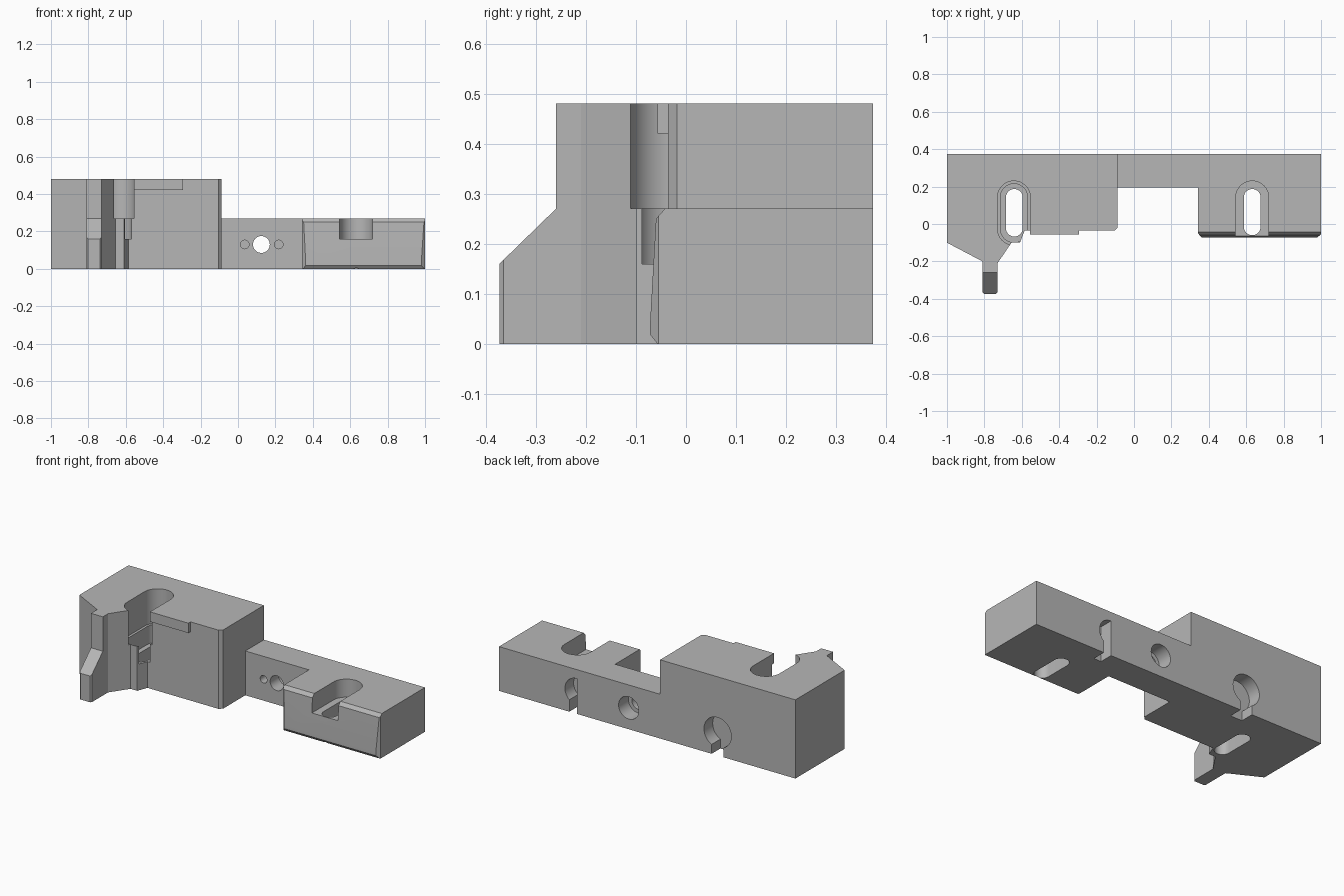
import bpy, bmesh, math

old = bpy.data.objects.get("Cube")
if old:
    bpy.data.objects.remove(old, do_unlink=True)

grey = bpy.data.materials.new("machined grey")
grey.use_nodes = True
COLOUR = (0.47, 0.47, 0.47, 1)
grey.diffuse_color = COLOUR
grey.node_tree.nodes["Principled BSDF"].inputs["Base Color"].default_value = COLOUR


def prism(name, points, axis, lo, hi):
    """Extrude a flat outline along one axis."""
    place = {"x": lambda a, b, h: (h, a, b),
             "y": lambda a, b, h: (a, h, b),
             "z": lambda a, b, h: (a, b, h)}[axis]
    bm = bmesh.new()
    rings = [[bm.verts.new(place(a, b, h)) for a, b in points] for h in (lo, hi)]
    bm.faces.new(rings[0])
    bm.faces.new(rings[1])
    n = len(points)
    for i in range(n):
        j = (i + 1) % n
        bm.faces.new((rings[0][i], rings[0][j], rings[1][j], rings[1][i]))
    bmesh.ops.recalc_face_normals(bm, faces=bm.faces)
    mesh = bpy.data.meshes.new(name)
    bm.to_mesh(mesh)
    bm.free()
    mesh.materials.append(grey)
    obj = bpy.data.objects.new(name, mesh)
    bpy.context.collection.objects.link(obj)
    return obj


def rect(a0, a1, b0, b1):
    return [(a0, b0), (a1, b0), (a1, b1), (a0, b1)]


def arc(cx, cy, r, start, end, n=24):
    angles = [math.radians(start + (end - start) * i / n) for i in range(n + 1)]
    return [(cx + r * math.cos(t), cy + r * math.sin(t)) for t in angles]


def circle(cx, cy, r):
    return arc(cx, cy, r, 0, 360, 40)[:-1]


def slot(cx, y0, y1, r):
    return arc(cx, y1, r, 0, 180) + arc(cx, y0, r, 180, 360)


def cut(points, axis, lo, hi):
    tool = prism("cutter", points, axis, lo, hi)
    tool.hide_render = True
    mod = body.modifiers.new("cut", "BOOLEAN")
    mod.operation, mod.solver, mod.object = "DIFFERENCE", "EXACT", tool
    bpy.ops.object.modifier_apply(modifier=mod.name)
    bpy.data.objects.remove(tool, do_unlink=True)


# Plan outline of the whole bracket
BACK = 0.374
outline = [(-1, BACK), (-1, -0.1), (-0.81, -0.2),
           (-0.81, -0.365), (-0.803, -0.373), (-0.737, -0.373), (-0.73, -0.365),
           (-0.73, -0.21), (-0.655, -0.1), (-0.61, -0.1), (-0.585, -0.036),
           (-0.555, -0.036), (-0.555, -0.057), (-0.295, -0.057), (-0.295, -0.036),
           (-0.105, -0.036), (-0.087, -0.018), (-0.087, 0.195),
           (0.342, 0.195), (0.342, -0.05), (0.362, -0.072),
           (0.98, -0.072), (1, -0.055), (1, BACK)]
body = prism("bracket_body", outline, "z", 0, 0.48)
bpy.context.view_layer.objects.active = body
body.select_set(True)

# Lower the arm, then shape the nose and the lip
cut(rect(-0.087, 1.1, -0.5, 0.5), "z", 0.27, 0.6)
cut([(-0.26, 0.6), (-0.26, 0.27), (-0.373, 0.16), (-0.5, 0.16), (-0.5, 0.6)],
    "x", -0.9, -0.7)
cut(rect(-0.57, -0.2, -0.1, -0.036), "z", -0.1, 0.42)

# Drafted front of the arm block with chamfered top and bottom
cut([(-0.2, -0.1), (-0.057, -0.1), (-0.057, 0), (-0.073, 0.02),
     (-0.06, 0.25), (-0.042, 0.27), (-0.042, 0.4), (-0.2, 0.4)], "x", 0.3, 1.1)

# Stepped screw slots
cut(slot(-0.642, -0.025, 0.142, 0.088), "z", 0.27, 0.6)
cut(slot(-0.642, -0.025, 0.142, 0.073), "z", 0.16, 0.4)
cut(slot(-0.64, -0.022, 0.142, 0.045), "z", -0.1, 0.3)
cut(slot(0.632, -0.3, 0.142, 0.088), "z", 0.16, 0.4)
cut(slot(0.632, -0.015, 0.142, 0.045), "z", -0.1, 0.3)

# Cross holes in the thin web
cut(circle(0.125, 0.13, 0.045), "y", 0.1, 0.5)
cut(circle(0.125, 0.13, 0.068), "y", 0.28, 0.5)
for x in (0.036, 0.218):
    cut(circle(x, 0.13, 0.023), "y", 0.1, 0.26)

# Keyhole pockets in the back
cut(circle(-0.475, 0.14, 0.092), "y", 0.29, 0.5)
cut(rect(-0.515, -0.435, -0.1, 0.14), "y", 0.29, 0.5)
cut(arc(0.475, 0.135, 0.08, -90, 90), "y", 0.29, 0.5)
cut(rect(0.475, 0.525, -0.1, 0.135), "y", 0.29, 0.5)

bpy.ops.object.shade_smooth_by_angle(angle=math.radians(25))
